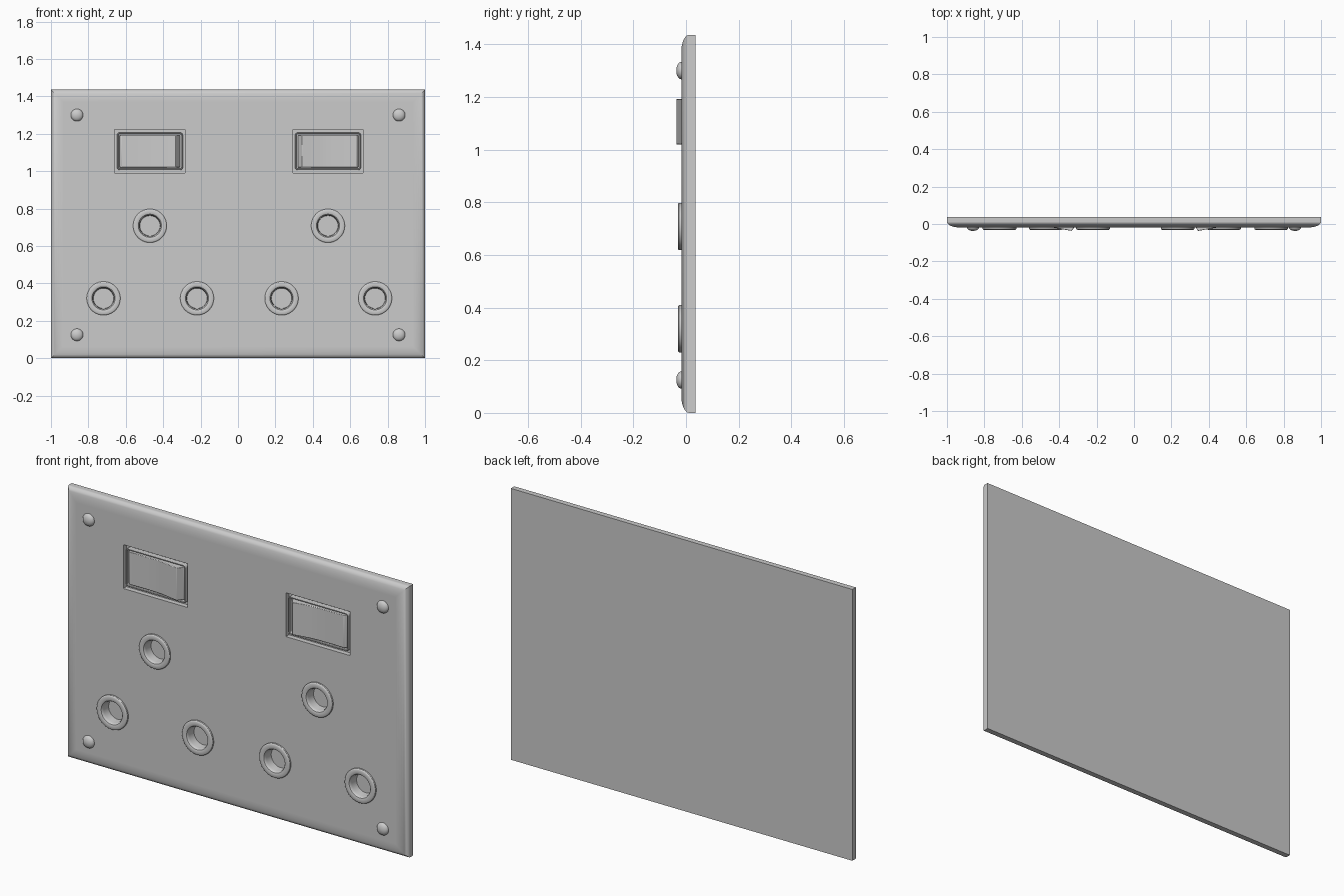
import bpy, bmesh, math

if "Cube" in bpy.data.objects:
    bpy.data.objects.remove(bpy.data.objects["Cube"])

SPACING = 0.952          # offset between the two outlets
LEFT_X = -0.471
FRONT, BACK = -0.018, 0.037


def outline(hw, hz, r, y, n=16):
    """Rounded rectangle in the XZ plane (a circle when r == hw == hz)."""
    if r == 0:
        n = 1
    pts = []
    for q, (sx, sz) in enumerate([(1, 1), (-1, 1), (-1, -1), (1, -1)]):
        for i in range(n):
            a = math.pi / 2 * (q + (i + 0.5) / n)
            pts.append((sx * (hw - r) + r * math.cos(a), y,
                        sz * (hz - r) + r * math.sin(a)))
    return pts


def loft(name, loops, x=0, z=0, angle=30):
    """Bridge a stack of matching outlines and cap both ends."""
    bm = bmesh.new()
    rings = [[bm.verts.new(p) for p in lp] for lp in loops]
    for a, b in zip(rings, rings[1:]):
        for i in range(len(a)):
            j = (i + 1) % len(a)
            bm.faces.new((a[i], a[j], b[j], b[i]))
    bm.faces.new(rings[0])
    bm.faces.new(rings[-1])
    bmesh.ops.recalc_face_normals(bm, faces=bm.faces)
    me = bpy.data.meshes.new(name)
    bm.to_mesh(me)
    bm.free()
    ob = bpy.data.objects.new(name, me)
    bpy.context.collection.objects.link(ob)
    ob.location = (x, 0, z)
    smooth(ob, angle)
    return ob


def select(ob):
    bpy.ops.object.select_all(action='DESELECT')
    ob.select_set(True)
    bpy.context.view_layer.objects.active = ob


def smooth(ob, angle=30):
    select(ob)
    bpy.ops.object.shade_smooth_by_angle(angle=math.radians(angle))


def circles(profile):
    return [outline(r, r, r, y, 12) for r, y in profile]


def cut(ob, cutter):
    mod = ob.modifiers.new("cut", 'BOOLEAN')
    mod.object = cutter
    mod.solver = 'EXACT'
    select(ob)
    bpy.ops.object.modifier_apply(modifier=mod.name)
    bpy.data.objects.remove(cutter, do_unlink=True)


# Wall plate: flat back, rounded-over front edges
W, H, INSET, DEPTH = 1.0, 0.718, 0.065, 0.03
loops = [outline(W, H, 0, BACK)]
for i in range(9):
    t = math.pi / 2 * i / 8
    d = INSET * (1 - math.cos(t))
    loops.append(outline(W - d, H - d, 0, FRONT + DEPTH * (1 - math.sin(t))))
plate = loft("wall_plate", loops, z=H)

# Pin socket: raised collar with a blind hole
SOCKET = [(0.09, -0.012), (0.09, -0.026), (0.088, -0.029), (0.084, -0.031),
          (0.068, -0.031), (0.062, -0.029), (0.058, -0.024), (0.056, -0.016),
          (0.054, 0.022)]

for k, side in enumerate(("left", "right")):
    cx = LEFT_X + k * SPACING
    flip = 1 if k == 0 else -1

    for label, dx, z in (("earth", 0, 0.708), ("live", -0.248, 0.32),
                         ("neutral", 0.252, 0.32)):
        cut(plate, loft("socket_cutter", circles([(0.075, -0.1), (0.075, 0.024)]), cx + dx, z))
        # doubled wall so the collar is a closed shell
        shell = [(0.07, 0.024), (0.07, -0.012)] + SOCKET
        loft(f"{side}_{label}_socket", circles(shell), cx + dx, z)

    # Rectangular recess for the switch
    zs = 1.106
    cut(plate, loft("switch_cutter", [outline(0.188, 0.116, 0, y) for y in (-0.1, 0.008)], cx, zs))

    # Switch frame with rounded lip
    loft(f"{side}_switch_frame",
         [outline(hw, hw - 0.075, r, y, 6) for hw, r, y in (
             (0.176, 0.016, 0.012), (0.176, 0.016, -0.012), (0.174, 0.014, -0.015),
             (0.170, 0.010, -0.015), (0.168, 0.008, -0.013), (0.168, 0.008, 0.004))],
         cx, zs)

    # Rocker: bent side profile extruded vertically, mirrored on the right
    prof = [(-0.162, 0.008), (-0.162, -0.008), (-0.152, -0.017), (-0.075, -0.0155),
            (0.0, -0.0165), (0.04, -0.0195), (0.138, -0.037), (0.160, -0.006),
            (0.160, 0.008)]
    rocker = loft(f"{side}_rocker", [[(flip * px, py, pz) for px, py in prof]
                                     for pz in (-0.086, 0.086)], cx, zs, 25)
    bev = rocker.modifiers.new("soft_edges", 'BEVEL')
    bev.width, bev.segments, bev.limit_method = 0.0025, 2, 'ANGLE'
    bev.angle_limit = math.radians(35)

# Plate shading after all the cuts
smooth(plate)
plate.modifiers.new("even_shading", 'WEIGHTED_NORMAL').keep_sharp = True

# Domed corner screws
dome = [(0.033, -0.01), (0.033, FRONT)]
dome += [(0.033 * math.cos(t), FRONT - 0.019 * math.sin(t))
         for t in (math.pi / 2 * i / 7 for i in range(1, 7))]
dome.append((0.002, -0.037))
for sx, a in ((-1, "left"), (1, "right")):
    for z, b in ((0.125, "lower"), (1.3, "upper")):
        loft(f"{b}_{a}_screw", circles(dome), sx * 0.861, z, 50)
